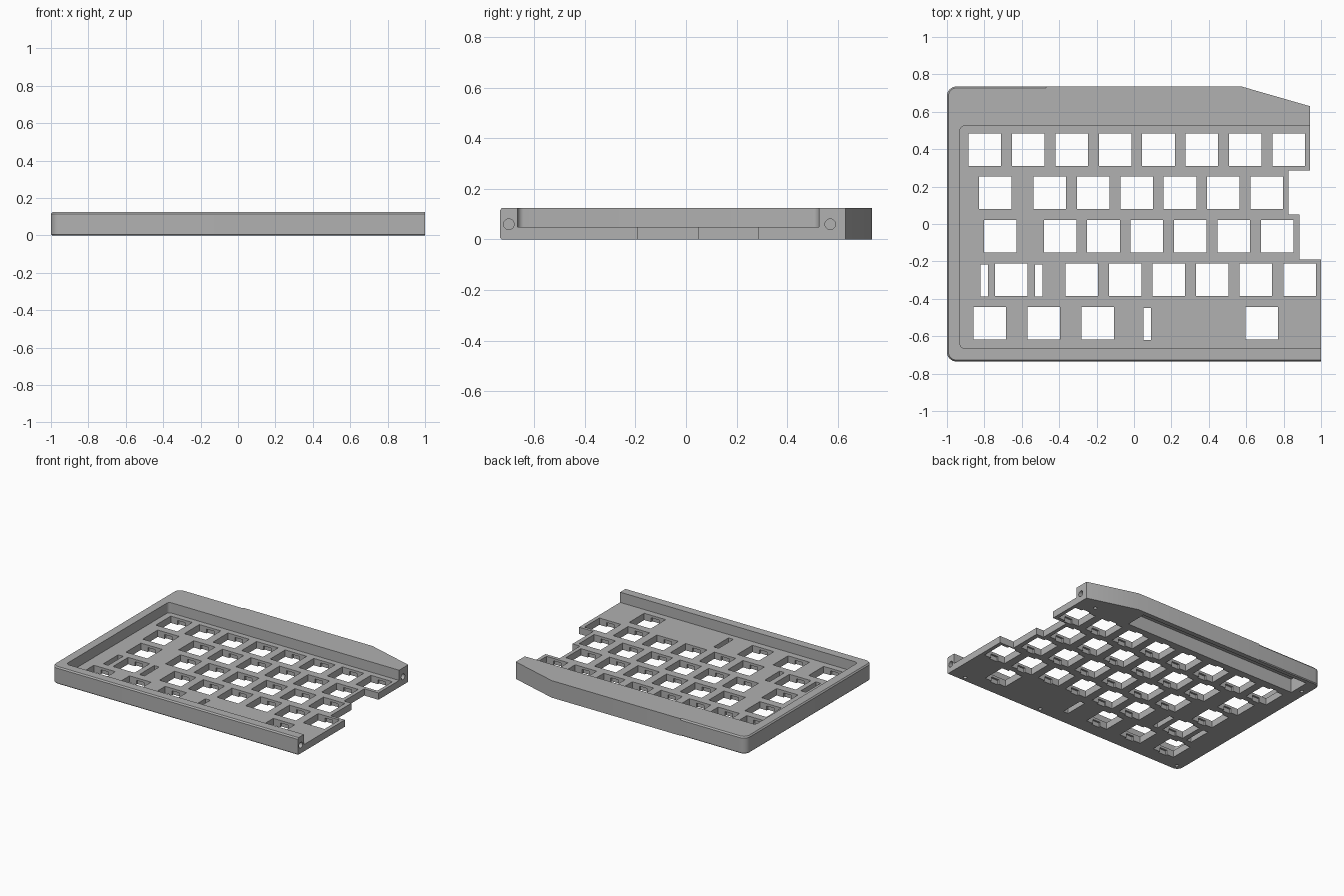
import bpy, bmesh, math

if "Cube" in bpy.data.objects:
    bpy.data.objects.remove(bpy.data.objects["Cube"])

grey = bpy.data.materials.new("light grey")
grey.diffuse_color = (0.44, 0.44, 0.44, 1)
grey.use_nodes = True
grey.node_tree.nodes["Principled BSDF"].inputs["Base Color"].default_value = grey.diffuse_color


def finish(name, bm):
    bmesh.ops.recalc_face_normals(bm, faces=bm.faces)
    me = bpy.data.meshes.new(name)
    bm.to_mesh(me)
    bm.free()
    ob = bpy.data.objects.new(name, me)
    me.materials.append(grey)
    bpy.context.collection.objects.link(ob)
    return ob


def loft(bm, rings):
    """Closed solid through a stack of equal-length rings."""
    vs = [[bm.verts.new(p) for p in r] for r in rings]
    n = len(vs[0])
    for a, b in zip(vs, vs[1:]):
        for i in range(n):
            j = (i + 1) % n
            bm.faces.new((a[i], a[j], b[j], b[i]))
    bm.faces.new(vs[0][::-1])
    bm.faces.new(vs[-1])


def prism(bm, pts, z0, z1):
    loft(bm, [[(x, y, z) for x, y in pts] for z in (z0, z1)])


def box(bm, cx, cy, w, h, z0, z1):
    x, y = w / 2, h / 2
    prism(bm, [(cx - x, cy - y), (cx + x, cy - y), (cx + x, cy + y), (cx - x, cy + y)], z0, z1)


def arc(cx, cy, r, a0, a1, n=8):
    """Points with outward normals along an arc (degrees)."""
    out = []
    for i in range(n + 1):
        a = math.radians(a0 + (a1 - a0) * i / n)
        c, s = math.cos(a), math.sin(a)
        out.append((cx + r * c, cy + r * s, c, s))
    return out


# Case body: stepped right edge, rounded left corners, chamfered rim
outline = [(1, -0.735, 0, -1), (1, -0.19, 0, 0), (0.885, -0.19, 0, 0), (0.885, 0.05, 0, 0),
           (0.825, 0.05, 0, 0), (0.825, 0.285, 0, 0), (0.94, 0.285, 0, 0), (0.94, 0.63, 0, 0),
           (0.575, 0.735, 0, 0), (-0.469, 0.735, 0, 0), (-0.47, 0.735, 0, 1)]
outline += arc(-0.95, 0.685, 0.05, 90, 180) + arc(-0.95, -0.685, 0.05, 180, 270)
bm = bmesh.new()
loft(bm, [[(x - nx * d, y - ny * d, z) for x, y, nx, ny in outline]
          for z, d in ((0, 0.006), (0.006, 0), (0.115, 0), (0.125, 0.008))])
case = finish("keyboard_case", bm)

# Tray recess, open to the right
tray = bmesh.new()
pts = [(1.1, -0.665), (1.1, 0.525)]
pts += [p[:2] for p in arc(-0.905, 0.5, 0.025, 90, 180, 6) + arc(-0.905, -0.64, 0.025, 180, 270, 6)]
prism(tray, pts, 0.05, 0.2)

# Key openings by row, with clip notches under the plate
P = 0.232
rows = [(0.397, [-0.797 + P * i for i in range(8)]),
        (0.167, [-0.742] + [-0.45 + P * i for i in range(6)]),
        (-0.065, [-0.716] + [-0.395 + P * i for i in range(6)]),
        (-0.298, [-0.657] + [-0.28 + P * i + 0.001 * i for i in range(6)]),
        (-0.53, [-0.772, -0.483, -0.194, 0.684])]
keys, notches = bmesh.new(), bmesh.new()
for y, xs in rows:
    for x in xs:
        box(keys, x, y, 0.174, 0.174, -0.1, 0.09)
        box(notches, x, y, 0.062, 0.202, -0.1, 0.032)

# Stabiliser slots
for x, y in ((-0.801, -0.302), (-0.508, -0.302), (0.07, -0.535)):
    box(keys, x, y, 0.04, 0.172, -0.1, 0.09)

# Underside pocket below the rear strip
holes = bmesh.new()
box(holes, -0.2, 0.622, 1.41, 0.155, -0.1, 0.1)

# Screw holes underneath
for x, y in ((0.81, 0.565), (-0.95, 0.6), (-0.95, -0.69), (0.23, -0.695), (0.88, -0.695)):
    prism(holes, [p[:2] for p in arc(x, y, 0.013, 0, 337.5, 15)], -0.1, 0.05)

# Joining-pin holes in the right ends of both rails
for xe, y in ((1, -0.7), (0.94, 0.57)):
    loft(holes, [[(x, p[0], p[1]) for p in arc(y, 0.06, 0.021, 0, 345, 23)]
                 for x in (xe - 0.09 if y > 0 else xe - 0.08, xe + 0.1)])

# Carve the cutters out of the body
bpy.context.view_layer.objects.active = case
for name, b in (("tray", tray), ("key_openings", keys), ("clip_notches", notches), ("holes", holes)):
    cutter = finish(name + "_cutter", b)
    cutter.hide_render = True
    m = case.modifiers.new(name, "BOOLEAN")
    m.operation = "DIFFERENCE"
    m.solver = "EXACT"
    m.object = cutter
    bpy.ops.object.modifier_apply(modifier=m.name)
    bpy.data.objects.remove(cutter)

case.select_set(True)
bpy.ops.object.shade_smooth_by_angle(angle=math.radians(25))
